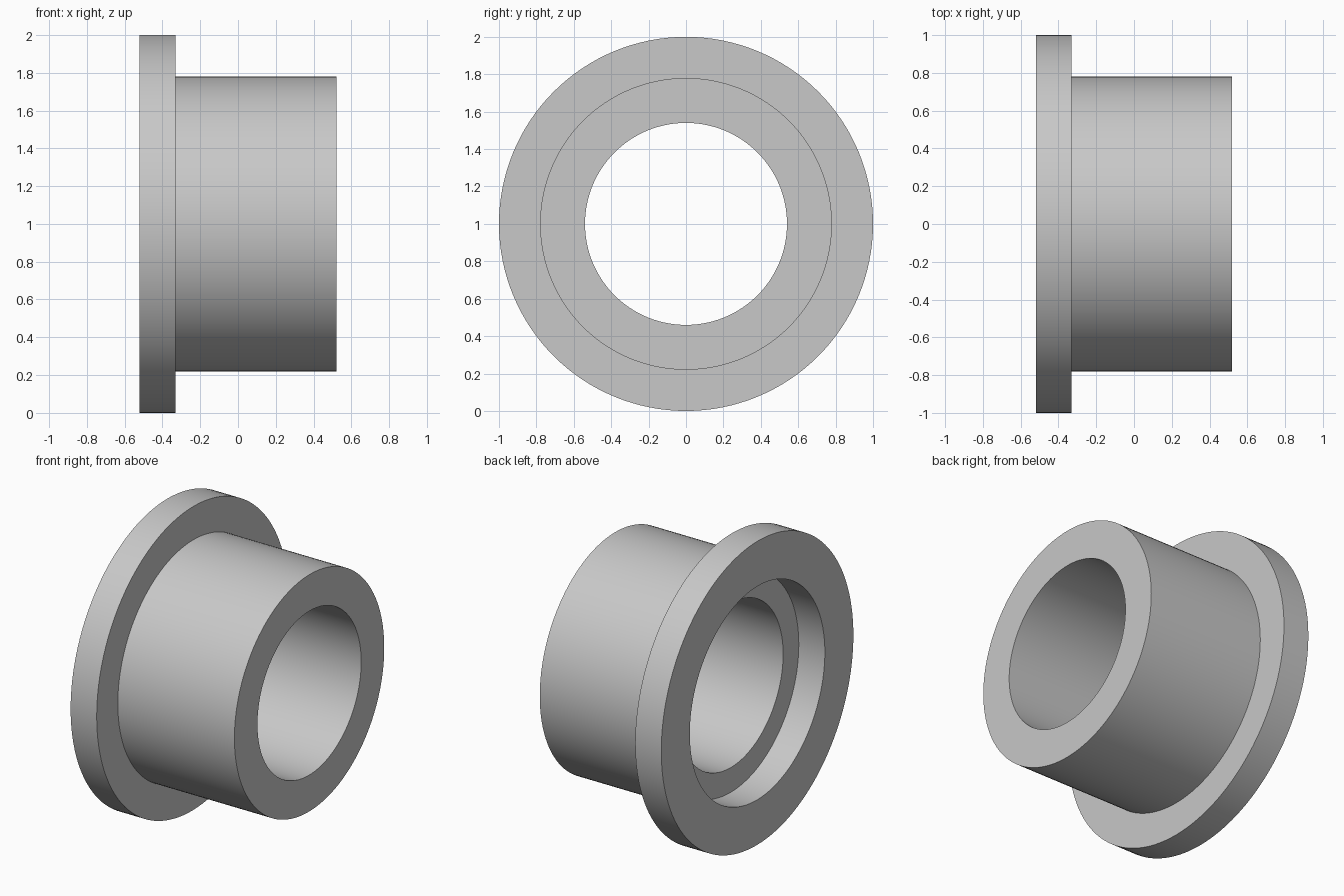
import bpy, bmesh, math
from mathutils import Vector

cube = bpy.data.objects.get("Cube")
if cube:
    bpy.data.objects.remove(cube, do_unlink=True)

# Plain grey material
grey = bpy.data.materials.new("grey")
grey.use_nodes = True
colour = (0.58, 0.58, 0.58, 1.0)
grey.diffuse_color = colour
grey.node_tree.nodes["Principled BSDF"].inputs["Base Color"].default_value = colour

SEGMENTS = 128
X_FLANGE, X_STEP, X_END = -0.52, -0.33, 0.52
R_FLANGE, R_SLEEVE, R_BORE, R_RECESS = 1.0, 0.78, 0.54, 0.703

# Closed half section (x, radius): flange, sleeve, bore, recess
profile = [
    (X_FLANGE, R_FLANGE), (X_STEP, R_FLANGE),
    (X_STEP, R_SLEEVE), (X_END, R_SLEEVE),
    (X_END, R_BORE), (X_STEP, R_BORE),
    (X_STEP, R_RECESS), (X_FLANGE, R_RECESS),
]

# Revolve the section about the x axis
bm = bmesh.new()
verts = [bm.verts.new((x, 0, r)) for x, r in profile]
edges = [bm.edges.new((v, verts[(i + 1) % len(verts)])) for i, v in enumerate(verts)]
bmesh.ops.spin(bm, geom=verts + edges, cent=Vector((0, 0, 0)), axis=Vector((1, 0, 0)),
               angle=math.tau, steps=SEGMENTS, use_merge=False)
bmesh.ops.remove_doubles(bm, verts=bm.verts[:], dist=1e-4)
bmesh.ops.recalc_face_normals(bm, faces=bm.faces[:])
bmesh.ops.translate(bm, verts=bm.verts[:], vec=(0, 0, R_FLANGE))

mesh = bpy.data.meshes.new("flanged_bushing")
bm.to_mesh(mesh)
bm.free()
mesh.materials.append(grey)
bushing = bpy.data.objects.new("flanged_bushing", mesh)
bpy.context.collection.objects.link(bushing)

# Smooth round walls, crisp rims
bpy.ops.object.select_all(action="DESELECT")
bushing.select_set(True)
bpy.context.view_layer.objects.active = bushing
bpy.ops.object.shade_smooth_by_angle(angle=math.radians(30))
